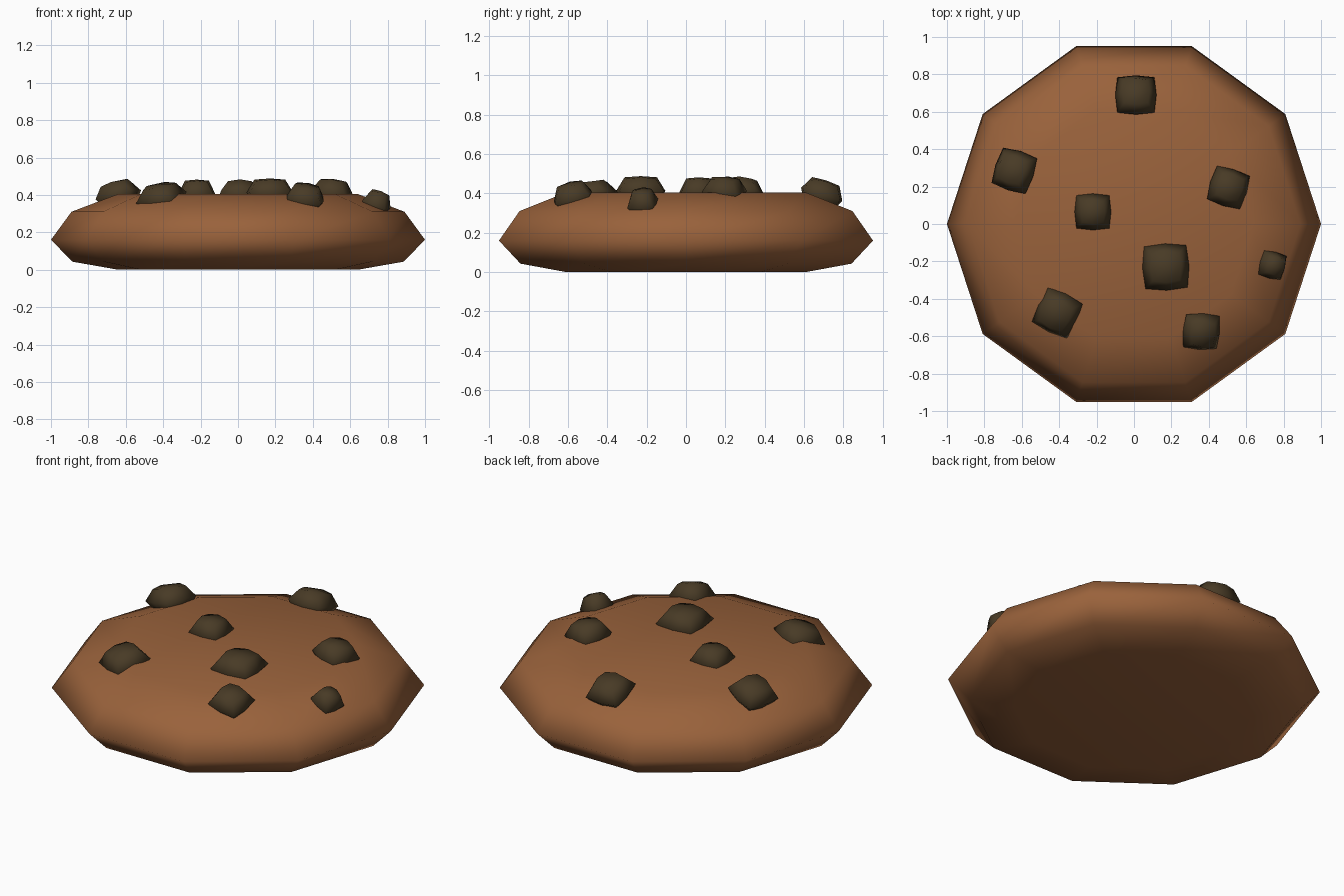
import bpy, bmesh, math
from mathutils import Matrix, Vector

if "Cube" in bpy.data.objects:
    bpy.data.objects.remove(bpy.data.objects["Cube"])


def material(name, rgb):
    m = bpy.data.materials.new(name)
    m.diffuse_color = (*rgb, 1)
    m.use_nodes = True
    m.node_tree.nodes["Principled BSDF"].inputs["Base Color"].default_value = m.diffuse_color
    return m


def make_object(name, bm, mat):
    bmesh.ops.recalc_face_normals(bm, faces=bm.faces)
    for f in bm.faces:
        f.smooth = True
    mesh = bpy.data.meshes.new(name)
    bm.to_mesh(mesh)
    bm.free()
    mesh.materials.append(mat)
    ob = bpy.data.objects.new(name, mesh)
    bpy.context.collection.objects.link(ob)
    return ob


dough = material("baked_brown", (0.32, 0.122, 0.044))
chocolate = material("dark_chocolate", (0.065, 0.043, 0.019))

# Cookie body: ten-sided lathe of (radius, z)
profile = [(0.64, 0.0), (0.885, 0.043), (1.0, 0.16), (0.89, 0.31), (0.64, 0.405)]
SIDES = 10
bm = bmesh.new()
rings = [[bm.verts.new((r * math.cos(i * math.tau / SIDES),
                        r * math.sin(i * math.tau / SIDES), z))
          for i in range(SIDES)] for r, z in profile]
for a, b in zip(rings, rings[1:]):
    for i in range(SIDES):
        j = (i + 1) % SIDES
        bm.faces.new((a[i], a[j], b[j], b[i]))
bm.faces.new(rings[0][::-1])
bm.faces.new(rings[-1])
make_object("cookie_body", bm, dough)


# Chocolate chunk: cube cut once per edge, rounded, narrowed to top and bottom
def chunk(index, x, y, z, size, turn, tilt):
    bm = bmesh.new()
    bmesh.ops.create_cube(bm, size=2)
    bmesh.ops.subdivide_edges(bm, edges=bm.edges[:], cuts=1, use_grid_fill=True)
    for v in bm.verts:
        corner = abs(v.co.x * v.co.y) > 0.5
        s = 0.9 if corner else 1.0
        if abs(v.co.z) > 0.5:
            s = 0.58 if corner else 0.66
            v.co.z *= 0.82 if corner else (1.0 if v.co.xy.length < 0.1 else 0.92)
        v.co = Vector((v.co.x * s * size / 2, v.co.y * s * size / 2, v.co.z * 0.075))
    # lean outwards along the radius so the chunk follows the dough
    outward = Vector((-y, x, 0)).normalized()
    bm.transform(Matrix.Translation((x, y, z))
                 @ Matrix.Rotation(math.radians(tilt), 4, outward)
                 @ Matrix.Rotation(math.radians(turn), 4, 'Z'))
    make_object(f"chocolate_chunk_{index}", bm, chocolate)


# x, y, z, size, turn, tilt
chunks = [
    (0.01, 0.69, 0.395, 0.22, 0, 18),
    (-0.64, 0.285, 0.40, 0.22, -18, 16),
    (0.505, 0.195, 0.41, 0.205, -17, 8),
    (-0.22, 0.065, 0.407, 0.195, 0, 0),
    (0.17, -0.23, 0.413, 0.25, 2, 0),
    (-0.41, -0.475, 0.385, 0.23, -25, 14),
    (0.36, -0.575, 0.383, 0.20, -4, 17),
    (0.74, -0.22, 0.35, 0.145, -14, 20),
]
for n, c in enumerate(chunks, 1):
    chunk(n, *c)
